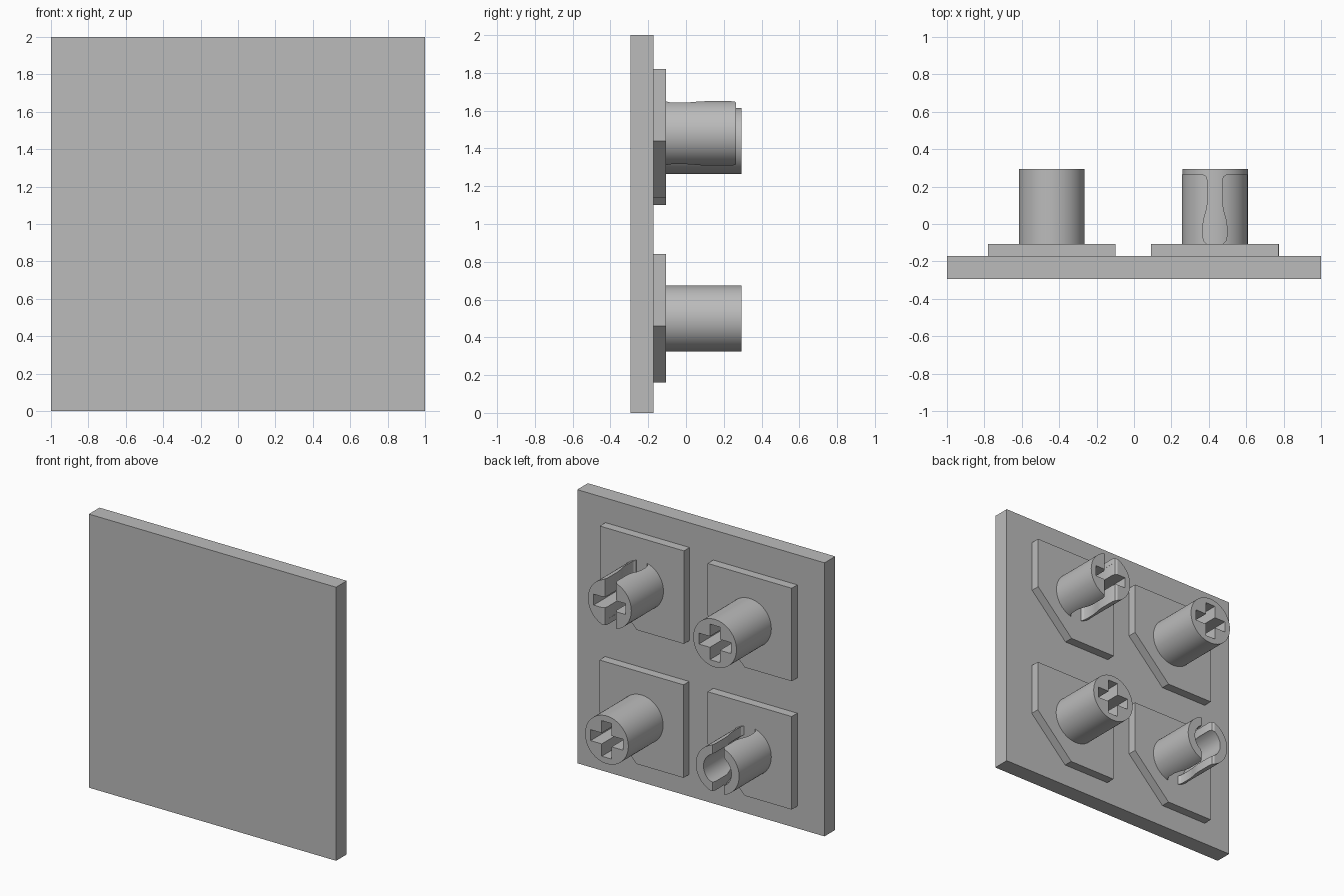
import bpy, bmesh, math

cube = bpy.data.objects.get("Cube")
if cube:
    bpy.data.objects.remove(cube, do_unlink=True)

GREY = (0.5, 0.5, 0.5, 1)
grey = bpy.data.materials.new("plain grey")
grey.diffuse_color = GREY
grey.use_nodes = True
grey.node_tree.nodes["Principled BSDF"].inputs["Base Color"].default_value = GREY


def prism(name, outline, lo, hi, axis="y", centre=(0, 0)):
    """Extrude an outline along y (outline in x, z) or along z (outline in x, y)."""
    cx, cz = centre
    bm = bmesh.new()
    rings = []
    for d in (lo, hi):
        pts = [(a + cx, d, b + cz) if axis == "y" else (a + cx, b, d + cz) for a, b in outline]
        rings.append([bm.verts.new(p) for p in pts])
    n = len(outline)
    for ring in rings:
        bm.faces.new(ring)
    for i in range(n):
        j = (i + 1) % n
        bm.faces.new((rings[0][i], rings[0][j], rings[1][j], rings[1][i]))
    bmesh.ops.recalc_face_normals(bm, faces=bm.faces)
    mesh = bpy.data.meshes.new(name)
    bm.to_mesh(mesh)
    bm.free()
    mesh.materials.append(grey)
    obj = bpy.data.objects.new(name, mesh)
    bpy.context.collection.objects.link(obj)
    return obj


def select(obj):
    bpy.ops.object.select_all(action="DESELECT")
    obj.select_set(True)
    bpy.context.view_layer.objects.active = obj


def cut(obj, cutter):
    mod = obj.modifiers.new("cut", "BOOLEAN")
    mod.operation = "DIFFERENCE"
    mod.solver = "EXACT"
    mod.object = cutter
    select(obj)
    bpy.ops.object.modifier_apply(modifier=mod.name)
    bpy.data.objects.remove(cutter, do_unlink=True)


def circle(r, n):
    return [(r * math.cos(math.tau * i / n), r * math.sin(math.tau * i / n)) for i in range(n)]


def mirrored(half):
    return half + [(-x, y) for x, y in reversed(half)]


# Shared sizes
PLATE_FRONT, PLATE_BACK, PAD_BACK = -0.295, -0.172, -0.107
PEG_R, ARM, REACH, PAD, CHAMFER = 0.175, 0.04, 0.13, 0.34, 0.3

pad_outline = [(-PAD, -PAD), (PAD - CHAMFER, -PAD), (PAD, CHAMFER - PAD), (PAD, PAD), (-PAD, PAD)]
cross_outline = [(ARM, -REACH), (ARM, -ARM), (REACH, -ARM), (REACH, ARM), (ARM, ARM), (ARM, REACH)]
cross_outline = mirrored(cross_outline)
# Keyhole slot: wide rounded foot, narrow neck, flared mouth
slot_outline = mirrored([
    (0.045, -0.12), (0.045, -0.105), (0.058, -0.092), (0.064, -0.07), (0.064, -0.01),
    (0.058, 0.03), (0.045, 0.075), (0.039, 0.11), (0.039, 0.235), (0.046, 0.255),
    (0.062, 0.265), (0.062, 0.32)])

# Back plate
prism("front_panel", [(-1, 0), (1, 0), (1, 2), (-1, 2)], PLATE_FRONT, PLATE_BACK)

# Four chamfered pads, each with a hollow peg
layout = [
    ("upper_left", 0.432, 1.48, True, "cross"),
    ("lower_left", 0.435, 0.50, False, "cross"),
    ("upper_right", -0.44, 1.44, False, "cross"),
    ("lower_right", -0.44, 0.502, True, "bore"),
]
for place, x, z, slotted, hole in layout:
    at = (x, z)
    tip = 0.265 if slotted else 0.295
    prism(place + "_pad", pad_outline, PLATE_BACK, PAD_BACK, centre=at)
    peg = prism(place + "_peg", circle(PEG_R, 64), PAD_BACK, tip, centre=at)
    if hole == "cross":
        cut(peg, prism("cutter", cross_outline, tip - 0.3, tip + 0.1, centre=at))
    else:
        cut(peg, prism("cutter", circle(0.113, 48), PAD_BACK - 0.02, tip + 0.1, centre=at))
    if slotted:
        cut(peg, prism("cutter", slot_outline, -0.3, 0.3, axis="z", centre=at))
    select(peg)
    bpy.ops.object.shade_smooth_by_angle(angle=math.radians(25))
